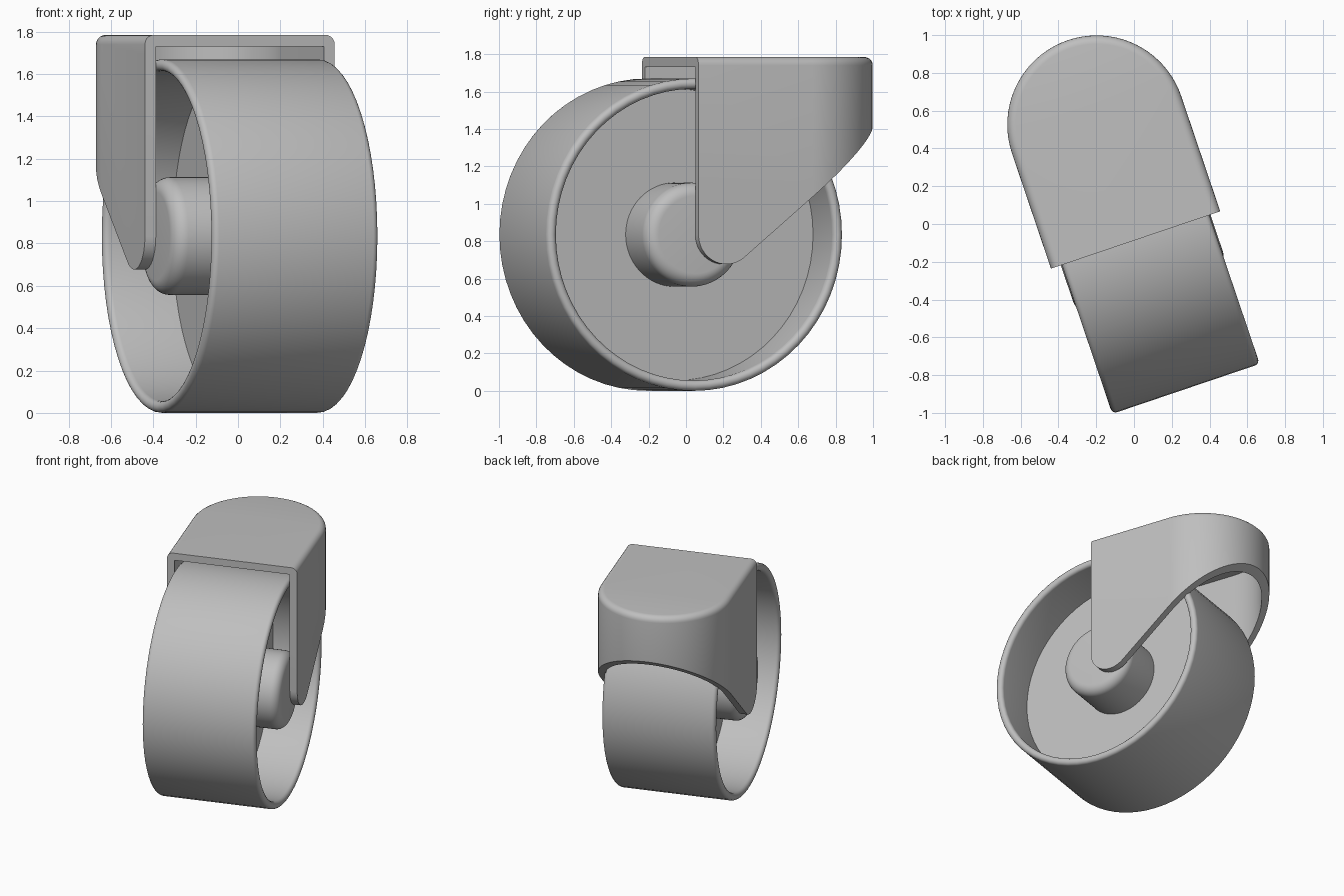
import bpy, bmesh, math
from mathutils import Matrix, Vector

if "Cube" in bpy.data.objects:
    bpy.data.objects.remove(bpy.data.objects["Cube"])

SWIVEL = Matrix.Rotation(math.radians(18.7), 4, 'Z')  # whole caster is turned about z
CU = -0.019            # middle of the caster across its width
AXLE_V, AXLE_Z = -0.08, 0.835
R_FORK, BACK_V, FRONT_V = 0.473, 0.561, -0.083
TOP, WALL = 1.785, 0.054

grey = bpy.data.materials.new("light_grey")
grey.diffuse_color = (0.52, 0.52, 0.52, 1)
grey.use_nodes = True
grey.node_tree.nodes["Principled BSDF"].inputs["Base Color"].default_value = grey.diffuse_color


def add_object(name, bm):
    bmesh.ops.recalc_face_normals(bm, faces=bm.faces)
    mesh = bpy.data.meshes.new(name)
    bm.to_mesh(mesh)
    bm.free()
    mesh.materials.append(grey)
    ob = bpy.data.objects.new(name, mesh)
    bpy.context.collection.objects.link(ob)
    return ob


def prism(name, points, offset, bevel=0.0):
    """Extrude a closed outline; optionally round the far rim except along the front."""
    bm = bmesh.new()
    face = bm.faces.new([bm.verts.new(p) for p in points])
    out = bmesh.ops.extrude_face_region(bm, geom=[face])["geom"]
    verts = [g for g in out if isinstance(g, bmesh.types.BMVert)]
    bmesh.ops.translate(bm, verts=verts, vec=offset)
    if bevel:
        rim = [g for g in out if isinstance(g, bmesh.types.BMEdge)
               and max(v.co.y for v in g.verts) > FRONT_V + 0.01]
        bmesh.ops.bevel(bm, geom=rim, offset=bevel, segments=5, profile=0.5, affect='EDGES')
    return add_object(name, bm)


def arc(cx, cy, r, a0, a1, n):
    return [(cx + r * math.cos(math.radians(a0 + (a1 - a0) * i / n)),
             cy + r * math.sin(math.radians(a0 + (a1 - a0) * i / n))) for i in range(n + 1)]


def d_plan(r, front, z):
    """Plan outline: straight front, parallel sides, half-round back."""
    pts = [(CU - r, front), (CU + r, front)] + arc(CU, BACK_V, r, 0, 180, 40)
    return [(x, y, z) for x, y in pts]


def cut(target, cutter, operation):
    mod = target.modifiers.new("cut", 'BOOLEAN')
    mod.operation, mod.object, mod.solver = operation, cutter, 'EXACT'
    deps = bpy.context.evaluated_depsgraph_get()
    mesh = bpy.data.meshes.new_from_object(target.evaluated_get(deps))
    target.modifiers.clear()
    target.data = mesh
    bpy.data.objects.remove(cutter)


def lathe(name, profile, steps=64):
    """Spin a closed (across, radius) outline about the axle."""
    bm = bmesh.new()
    rings = []
    for i in range(steps):
        a = 2 * math.pi * i / steps
        rings.append([bm.verts.new((CU + u, AXLE_V + r * math.sin(a), AXLE_Z + r * math.cos(a)))
                      for u, r in profile])
    n = len(profile)
    for i in range(steps):
        a, b = rings[i], rings[(i + 1) % steps]
        for j in range(n):
            k = (j + 1) % n
            bm.faces.new((a[j], a[k], b[k], b[j]))
    bmesh.ops.remove_doubles(bm, verts=bm.verts, dist=1e-5)
    return add_object(name, bm)


def finish(ob, angle=30):
    ob.data.transform(SWIVEL)
    bpy.ops.object.select_all(action='DESELECT')
    ob.select_set(True)
    bpy.context.view_layer.objects.active = ob
    bpy.ops.object.shade_smooth_by_angle(angle=math.radians(angle))


# fork: rounded hood, hollowed out, trimmed to its side silhouette
fork = prism("fork", d_plan(R_FORK, FRONT_V, 0.5), Vector((0, 0, TOP - 0.5)), 0.045)
hollow = prism("hollow", d_plan(R_FORK - WALL, FRONT_V - 0.3, 0.3), Vector((0, 0, TOP - WALL - 0.3)))
cut(fork, hollow, 'DIFFERENCE')
r_tip, slope = 0.158, math.degrees(math.atan(0.84))
side = arc(FRONT_V + r_tip, AXLE_Z, r_tip, 180, 270 + slope, 16)
v_end, z_end = side[-1]
side += [(1.3, z_end + 0.84 * (1.3 - v_end)), (1.3, 2.0), (FRONT_V, 2.0)]
trim = prism("trim", [(CU - 1, v, z) for v, z in side], Vector((2, 0, 0)))
cut(fork, trim, 'INTERSECT')
finish(fork)

# wheel: rounded rim, with a recessed web on each side
W, R, RI, WEB, FIL = 0.412, 0.835, 0.78, 0.07, 0.0275
half = [(WEB, 0.0), (WEB, RI), (W - FIL, RI)]
half += arc(W - FIL, RI + FIL, FIL, -90, 90, 10)[1:]
wheel = lathe("wheel", half + [(-u, r) for u, r in reversed(half)])
finish(wheel)

# hub: round boss with softened ends
HW, HR, HF = 0.418, 0.278, 0.07
end = [(HW, 0.0)] + arc(HW - HF, HR - HF, HF, 0, 90, 8)
hub = lathe("hub", end + [(-u, r) for u, r in reversed(end)])
finish(hub)
